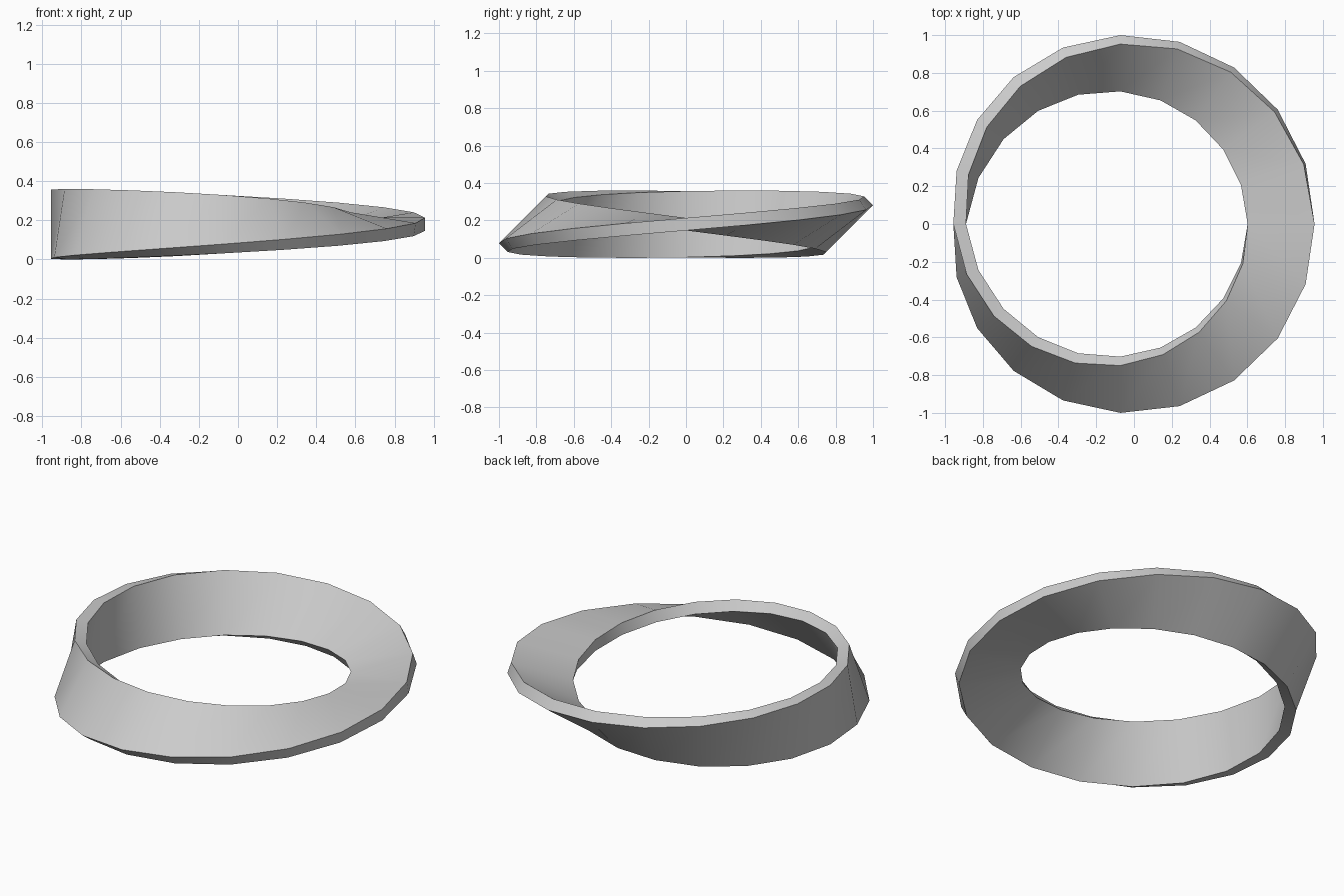
import bpy, bmesh
from math import sin, cos, pi, radians

if "Cube" in bpy.data.objects:
    bpy.data.objects.remove(bpy.data.objects["Cube"])

SEGMENTS = 20
RADIUS, CENTRE_X, CENTRE_Z = 0.851, -0.072, 0.18
HALF_W, HALF_T = 0.177, 0.0335
CORNERS = [(1, -1), (1, 1), (-1, 1), (-1, -1)]

# Rectangular section swept round a circle with a half turn of twist
bm = bmesh.new()
rings = []
for i in range(SEGMENTS):
    a = 2 * pi * i / SEGMENTS
    t = a / 2
    ring = []
    for sw, st in CORNERS:
        u, v = sw * HALF_W, st * HALF_T
        r = RADIUS + u * cos(t) - v * sin(t)
        z = CENTRE_Z + u * sin(t) + v * cos(t)
        ring.append(bm.verts.new((CENTRE_X + r * cos(a), r * sin(a), z)))
    rings.append(ring)

# The last section joins the first one turned by 180 degrees
rings.append(rings[0][2:] + rings[0][:2])
for r0, r1 in zip(rings, rings[1:]):
    for k in range(4):
        n = (k + 1) % 4
        bm.faces.new((r0[k], r0[n], r1[n], r1[k]))
bmesh.ops.recalc_face_normals(bm, faces=bm.faces)

mesh = bpy.data.meshes.new("twisted_band")
bm.to_mesh(mesh)
bm.free()
band = bpy.data.objects.new("twisted_band", mesh)
bpy.context.collection.objects.link(band)

# Smooth along the band, crisp along its edges
bpy.context.view_layer.objects.active = band
band.select_set(True)
bpy.ops.object.shade_smooth_by_angle(angle=radians(35))
